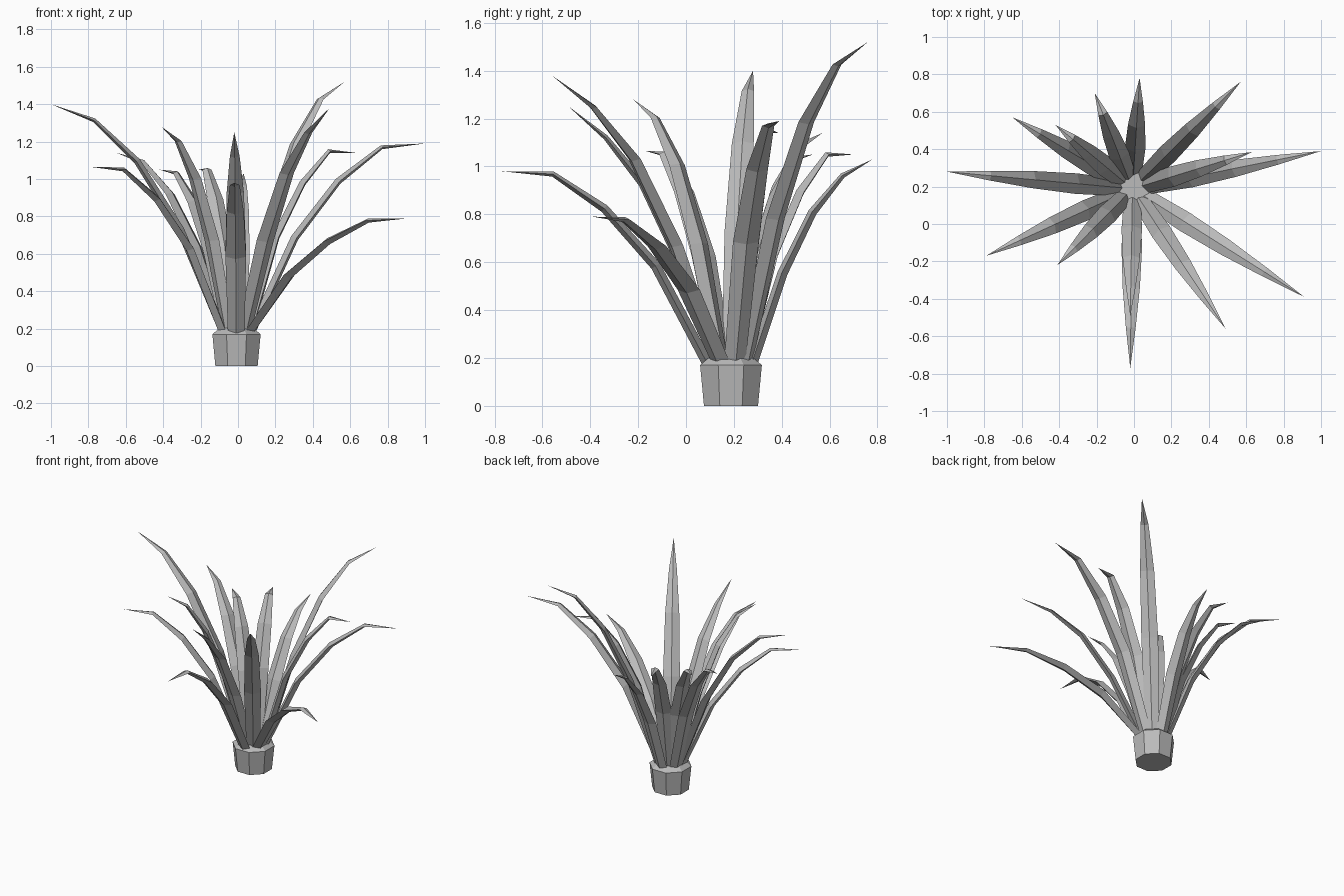
import bpy, bmesh, math
from mathutils import Vector

if "Cube" in bpy.data.objects:
    bpy.data.objects.remove(bpy.data.objects["Cube"])

CX, CY = -0.008, 0.188   # centre of the pot

grey = bpy.data.materials.new("plain_grey")
grey.diffuse_color = (0.5, 0.5, 0.5, 1)
grey.use_nodes = True
grey.node_tree.nodes["Principled BSDF"].inputs["Base Color"].default_value = grey.diffuse_color


def finish(bm, name):
    bmesh.ops.recalc_face_normals(bm, faces=bm.faces)
    mesh = bpy.data.meshes.new(name)
    bm.to_mesh(mesh)
    bm.free()
    mesh.materials.append(grey)
    ob = bpy.data.objects.new(name, mesh)
    bpy.context.collection.objects.link(ob)


def bridge(bm, a, b):
    n = len(a)
    for i in range(n):
        j = (i + 1) % n
        bm.faces.new((a[i], a[j], b[j], b[i]))


# Octagonal pot, flaring upward with a chamfered top
bm = bmesh.new()
rings = []
for apothem, z in ((0.113, 0), (0.129, 0.17), (0.09, 0.203)):
    r = apothem / math.cos(math.pi / 8)
    rings.append([bm.verts.new((CX + r * math.cos(math.pi * (i + 0.5) / 4),
                                CY + r * math.sin(math.pi * (i + 0.5) / 4), z))
                  for i in range(8)])
bridge(bm, rings[0], rings[1])
bridge(bm, rings[1], rings[2])
bm.faces.new(rings[0])
bm.faces.new(rings[2])
finish(bm, "pot")


def leaf(name, tip, bend, start):
    """Tapering blade of diamond section, arching from the pot to its tip.
    bend is the share of the rise reached at three quarters of the reach."""
    tip = Vector(tip)
    out = Vector((tip.x - CX, tip.y - CY, 0)).normalized()
    base = Vector((CX, CY, 0.18)) + out * start
    side = Vector((-out.y, out.x, 0))
    rise = (0, bend - 0.48, bend - 0.18, bend, 1)
    path = []
    for i, f in enumerate(rise):
        p = base.lerp(tip, i / 4)
        p.z = base.z + (tip.z - base.z) * f
        path.append(p)
    bm = bmesh.new()
    rings = []
    for i, (w, t) in enumerate(((0.045, 0.022), (0.055, 0.021),
                                (0.046, 0.018), (0.026, 0.011))):
        along = (path[i + 1] - path[max(i - 1, 0)]).normalized()
        up = along.cross(side).normalized()
        rings.append([bm.verts.new(path[i] + d) for d in
                      (side * w, up * t, -side * w, -up * t)])
    for a, b in zip(rings, rings[1:]):
        bridge(bm, a, b)
    point = bm.verts.new(path[-1])
    for i in range(4):
        bm.faces.new((rings[-1][i], rings[-1][(i + 1) % 4], point))
    bm.faces.new(rings[0])
    finish(bm, name)


# Leaves: tip position, bend, distance of the root from the centre
leaves = [
    ((0.57, 0.76, 1.52), 0.93, 0.08),
    ((1.00, 0.39, 1.19), 0.98, 0.08),
    ((0.63, 0.385, 1.14), 1.01, 0.07),
    ((0.91, -0.39, 0.79), 0.98, 0.08),
    ((0.49, -0.56, 1.38), 0.89, 0.07),
    ((-0.02, -0.77, 0.98), 0.985, 0.10),
    ((-0.02, -0.49, 1.25), 0.88, 0.06),
    ((0.03, 0.78, 1.03), 0.92, 0.09),
    ((-1.00, 0.28, 1.40), 0.93, 0.07),
    ((-0.79, -0.17, 1.065), 0.985, 0.08),
    ((-0.65, 0.57, 1.14), 0.95, 0.08),
    ((-0.41, -0.22, 1.28), 0.93, 0.06),
    ((-0.42, 0.53, 1.05), 0.98, 0.07),
    ((-0.21, 0.70, 1.05), 1.0, 0.07),
]
for n, (tip, bend, start) in enumerate(leaves, 1):
    leaf(f"leaf_{n}", tip, bend, start)
